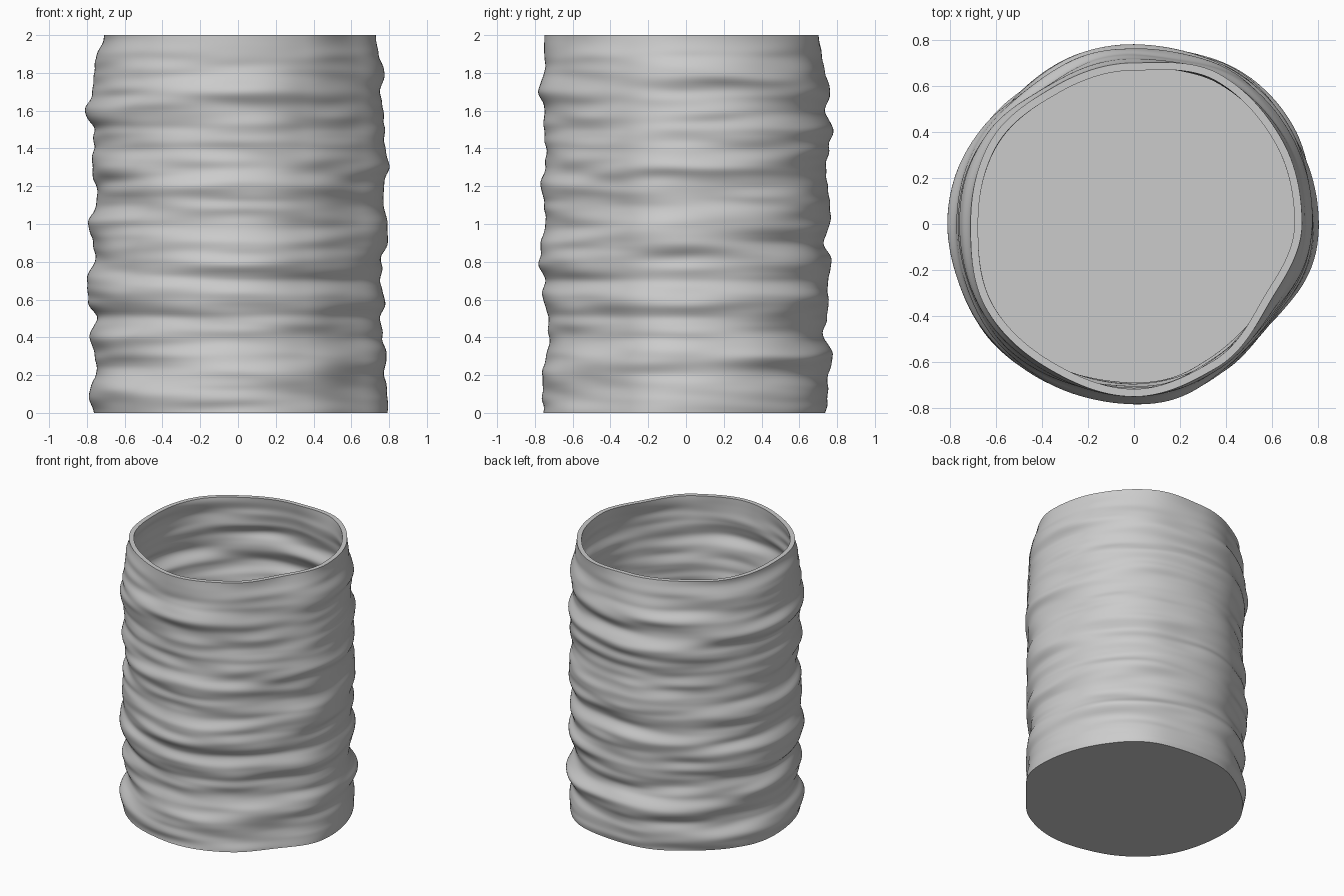
import bpy
import bmesh
from math import sin, cos, tau
from mathutils import Vector, noise

if "Cube" in bpy.data.objects:
    bpy.data.objects.remove(bpy.data.objects["Cube"], do_unlink=True)

HEIGHT, WALL, FLOOR = 2.0, 0.033, 0.04
AROUND, RINGS = 160, 160

# Wall radius in hundredths, bottom to top, at four sides of the cup
LEFT = [79, 79, 77, 79, 76, 76, 78, 76, 76, 79, 79, 77, 77, 80, 78, 77, 77, 76, 78, 76, 73]
BACK = [74, 75, 75, 78, 73, 74, 76, 75, 77, 73, 76, 77, 75, 74, 76, 78, 74, 77, 74, 73, 72]
RIGHT = [76, 79, 75, 76, 79, 75, 79, 80, 76, 77, 79, 75, 75, 78, 76, 77, 81, 77, 77, 77, 71]
FRONT = [76, 76, 76, 74, 72, 73, 76, 75, 78, 77, 74, 75, 77, 75, 74, 75, 75, 78, 75, 75, 75]
# Radius in hundredths around the body and around the rim
BODY = [77, 78, 79, 76, 74, 75, 77, 78, 77, 76, 73, 71]
RIM = [73, 74, 75, 70, 69, 72, 71, 74, 73, 75, 72, 68]


def smooth_sample(table, t, wrap=False):
    """Eased lookup; t runs from 0 to 1 along the table."""
    n = len(table)
    pos = t * (n if wrap else n - 1)
    i = min(int(pos), n - 1)
    j = (i + 1) % n if wrap else min(i + 1, n - 1)
    f = pos - i
    f = f * f * (3 - 2 * f)
    return (table[i] * (1 - f) + table[j] * f) / 100


def wall_radius(a, z):
    c, s, t = cos(a), sin(a), z / HEIGHT
    # Blend the four side profiles
    sides = ((LEFT, c), (BACK, s), (RIGHT, -c), (FRONT, -s))
    r = sum(max(0, w) ** 2 * smooth_sample(p, t) for p, w in sides)
    # Lopsided body outline between the sides
    diagonal = sin(2 * a) ** 2
    r += diagonal * (smooth_sample(BODY, a / tau, wrap=True) - 0.765)
    # Long, slanting horizontal folds, calmer at the rim
    calm = min(1, (HEIGHT - z) / 0.12)
    broad = noise.noise(Vector((c * 1.3, s * 1.3, z * 6)))
    fine = noise.noise(Vector((c * 1.8 + 7, s * 1.8, z * 15)))
    r += calm * (0.022 * diagonal * broad + 0.014 * fine)
    # Settle into the uneven outline of the opening
    k = t ** 18
    return r * (1 - k) + smooth_sample(RIM, a / tau, wrap=True) * k


def add_ring(bm, z, inset):
    ring = []
    for i in range(AROUND):
        a = tau * i / AROUND
        r = wall_radius(a, z) - inset
        ring.append(bm.verts.new((r * cos(a), r * sin(a), z)))
    return ring


# Wrinkled cup: outer wall, rim, inner wall and floor in one skin
bm = bmesh.new()
rings = [add_ring(bm, HEIGHT * i / RINGS, 0) for i in range(RINGS + 1)]
rings += [add_ring(bm, HEIGHT + (FLOOR - HEIGHT) * i / RINGS, WALL)
          for i in range(RINGS + 1)]
for lower, upper in zip(rings, rings[1:]):
    for i in range(AROUND):
        j = (i + 1) % AROUND
        bm.faces.new((lower[i], lower[j], upper[j], upper[i]))
bm.faces.new(rings[0][::-1])
bm.faces.new(rings[-1])

mesh = bpy.data.meshes.new("wrinkled_cup")
bm.to_mesh(mesh)
bm.free()
cup = bpy.data.objects.new("wrinkled_cup", mesh)
bpy.context.collection.objects.link(cup)

# Plain grey clay
grey = bpy.data.materials.new("light_grey")
grey.use_nodes = True
colour = (0.6, 0.6, 0.6, 1)
grey.diffuse_color = colour
grey.node_tree.nodes["Principled BSDF"].inputs["Base Color"].default_value = colour
mesh.materials.append(grey)

bpy.context.view_layer.objects.active = cup
cup.select_set(True)
bpy.ops.object.shade_smooth_by_angle(angle=0.8)
